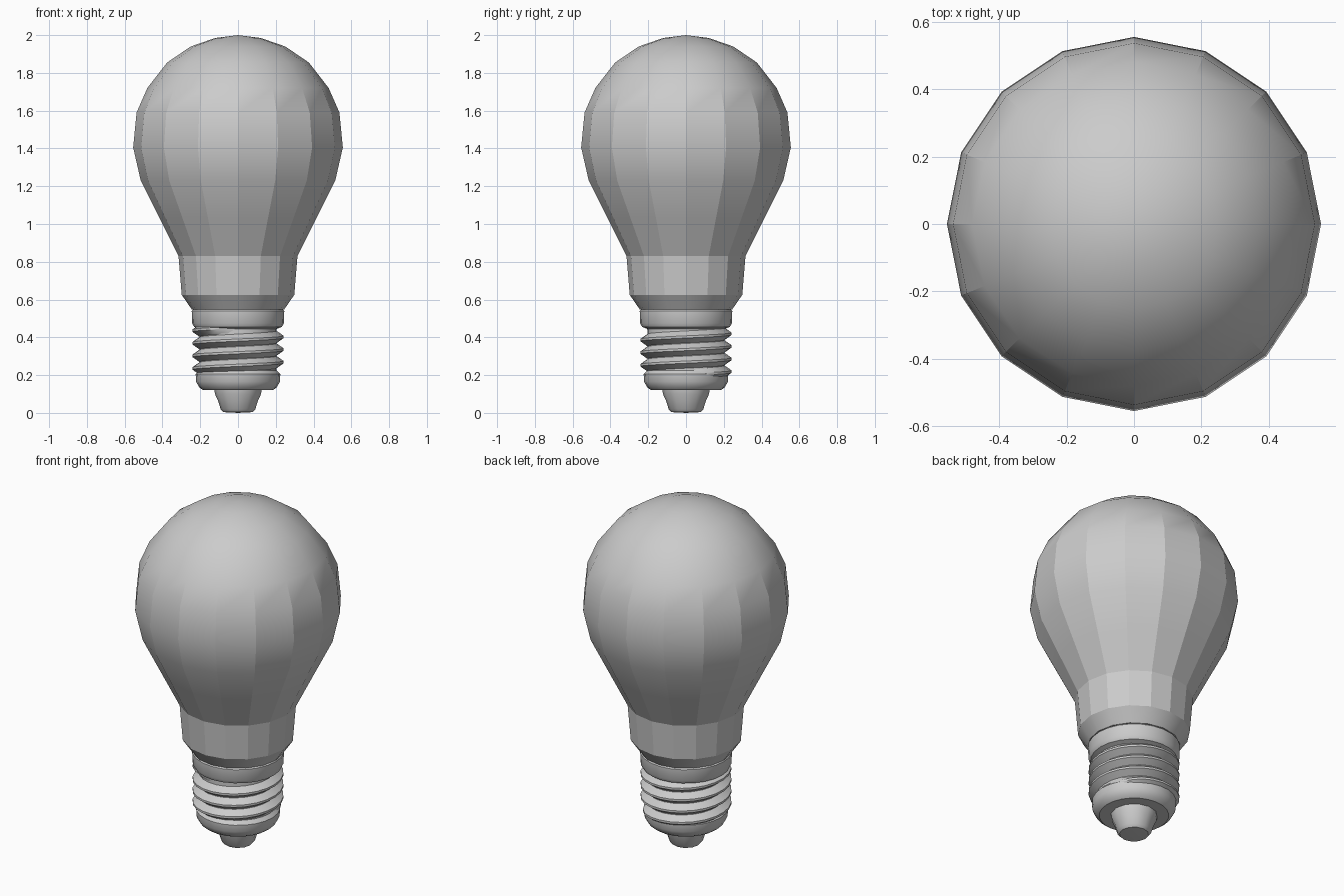
import bpy
import bmesh
from math import sin, cos, pi, radians

if "Cube" in bpy.data.objects:
    bpy.data.objects.remove(bpy.data.objects["Cube"])


def finish(name, bm, angle):
    bmesh.ops.remove_doubles(bm, verts=bm.verts, dist=1e-5)
    bmesh.ops.recalc_face_normals(bm, faces=bm.faces)
    mesh = bpy.data.meshes.new(name)
    bm.to_mesh(mesh)
    bm.free()
    obj = bpy.data.objects.new(name, mesh)
    bpy.context.collection.objects.link(obj)
    bpy.ops.object.select_all(action='DESELECT')
    obj.select_set(True)
    bpy.context.view_layer.objects.active = obj
    bpy.ops.object.shade_smooth_by_angle(angle=radians(angle))
    return obj


def bridge(bm, rows, closed):
    for a, b in zip(rows, rows[1:]):
        n = len(a)
        for i in range(n if closed else n - 1):
            j = (i + 1) % n
            bm.faces.new((a[i], a[j], b[j], b[i]))


def lathe(name, profile, sides, angle):
    """Revolve (radius, z) points around the z axis."""
    bm = bmesh.new()
    rows = [[bm.verts.new((r * cos(2 * pi * i / sides), r * sin(2 * pi * i / sides), z))
             for i in range(sides)] for r, z in profile]
    bridge(bm, rows, True)
    return finish(name, bm, angle)


def thread(name, z0, pitch, turns, sides, root, crest):
    """Sweep a V-shaped ridge along a right-handed helix, fading at both ends."""
    bm = bmesh.new()
    rows = []
    steps = int(turns * sides)
    for i in range(steps + 1):
        a = 2 * pi * i / sides
        z = z0 + pitch * i / sides
        fade = min(1, i / 4, (steps - i) / 4)
        peak = root + (crest - root) * fade
        section = [(root, -pitch / 2), (peak, -0.006), (peak, 0.006), (root, pitch / 2)]
        rows.append([bm.verts.new((r * cos(a), r * sin(a), z + dz)) for r, dz in section])
    bridge(bm, rows, False)
    return finish(name, bm, 35)


# Glass envelope, sixteen sided
lathe("glass_bulb", [
    (0.225, 0.545), (0.245, 0.548), (0.298, 0.625), (0.315, 0.83), (0.415, 1.03),
    (0.515, 1.23), (0.555, 1.405), (0.537, 1.59), (0.48, 1.72), (0.375, 1.855),
    (0.25, 1.94), (0.12, 1.985), (0.0, 2.0)], 16, 20)

# Metal screw cap: collar, core and rounded lower rim
lathe("screw_cap", [
    (0.0, 0.55), (0.235, 0.55), (0.245, 0.54), (0.243, 0.475), (0.232, 0.455),
    (0.205, 0.445), (0.205, 0.225), (0.224, 0.205), (0.222, 0.165),
    (0.205, 0.135), (0.185, 0.12), (0.0, 0.12)], 24, 35)

# Helical screw ridges
thread("screw_thread", 0.202, 0.0667, 3.75, 24, 0.203, 0.242)

# Stepped bottom contact
lathe("contact_tip", [
    (0.0, 0.125), (0.125, 0.125), (0.122, 0.10), (0.104, 0.06),
    (0.092, 0.02), (0.078, 0.004), (0.0, 0.0)], 12, 35)
